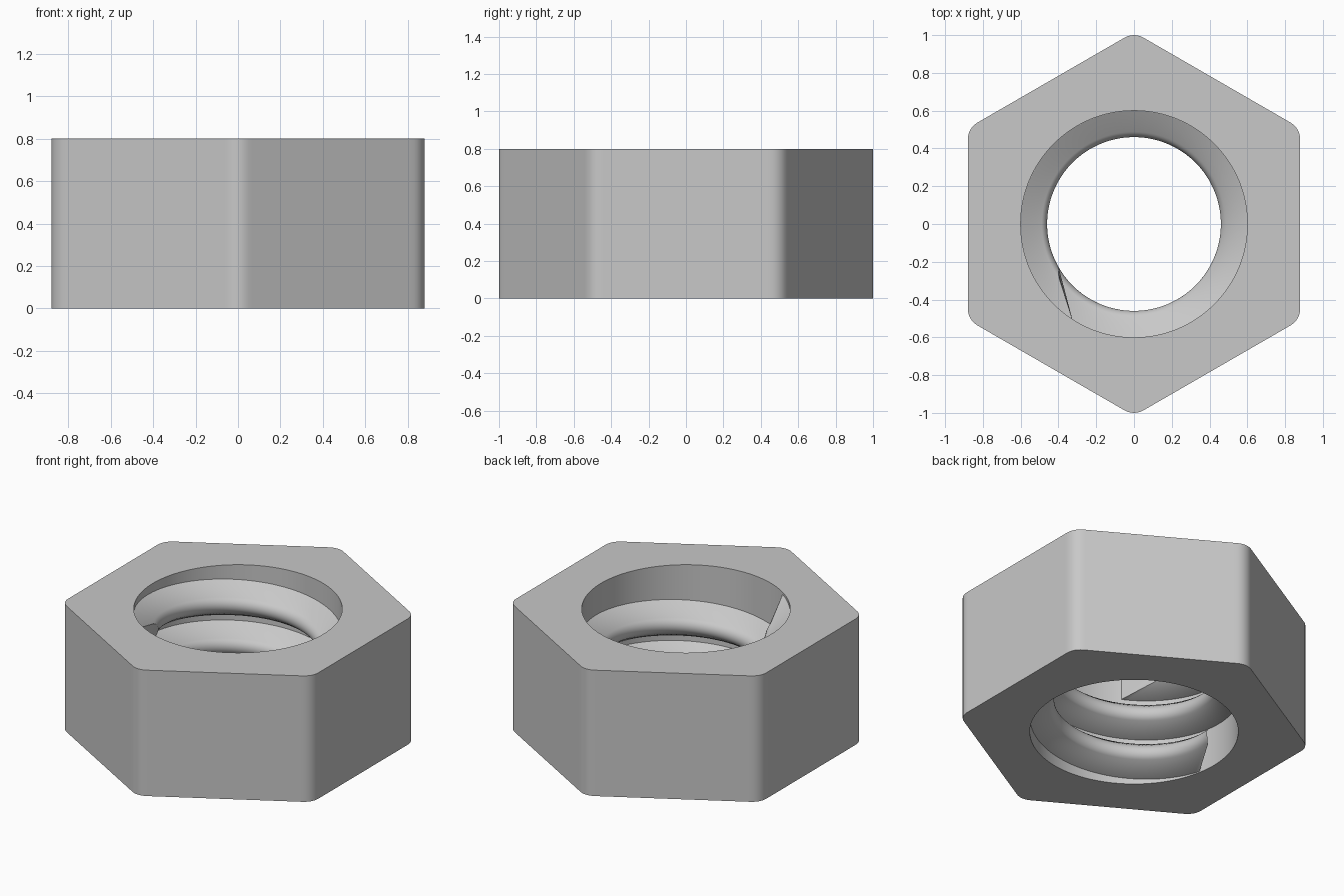
import bpy, bmesh
from math import radians, sin, cos, tan, atan, sqrt, pi

cube = bpy.data.objects.get("Cube")
if cube:
    bpy.data.objects.remove(cube, do_unlink=True)

APOTHEM, CORNER, HEIGHT = 0.8794, 0.1, 0.8
BORE, CREST, PITCH = 0.6, 0.46, 0.26
START, SWEEP, SKEW = radians(191), radians(766), radians(27)

steel = bpy.data.materials.new("steel_grey")
steel.use_nodes = True
colour = (0.58, 0.58, 0.58, 1)
steel.diffuse_color = colour
steel.node_tree.nodes["Principled BSDF"].inputs["Base Color"].default_value = colour


def finish(name, bm):
    bmesh.ops.recalc_face_normals(bm, faces=bm.faces)
    mesh = bpy.data.meshes.new(name)
    bm.to_mesh(mesh)
    bm.free()
    mesh.materials.append(steel)
    obj = bpy.data.objects.new(name, mesh)
    bpy.context.collection.objects.link(obj)
    bpy.ops.object.select_all(action="DESELECT")
    obj.select_set(True)
    bpy.context.view_layer.objects.active = obj
    bpy.ops.object.shade_smooth_by_angle(angle=radians(30))


def skin(bm, rings, closed):
    # Quads between neighbouring loops of vertices
    pairs = list(zip(rings, rings[1:]))
    if closed:
        pairs.append((rings[-1], rings[0]))
    for a, b in pairs:
        for i in range(len(a)):
            j = (i + 1) % len(a)
            bm.faces.new((a[i], a[j], b[j], b[i]))


def hex_radius(angle):
    # Distance to a hexagon with rounded corners, one corner on +y
    off = abs((angle - pi / 6 + pi / 6) % (pi / 3) - pi / 6)
    flat = pi / 6 - off
    if flat <= atan((APOTHEM - CORNER) * tan(pi / 6) / APOTHEM):
        return APOTHEM / cos(flat)
    d = (APOTHEM - CORNER) / cos(pi / 6)
    return d * cos(off) + sqrt(CORNER ** 2 - (d * sin(off)) ** 2)


# Hexagonal body with a plain bore
bm = bmesh.new()
angles = [radians(i) for i in range(360)]
rings = []
for radius, z in ((hex_radius, 0), (hex_radius, HEIGHT),
                  (lambda a: BORE, HEIGHT), (lambda a: BORE, 0)):
    rings.append([bm.verts.new((radius(a) * cos(a), radius(a) * sin(a), z))
                  for a in angles])
skin(bm, rings, True)
finish("hex_body", bm)

# Thread section: 60 degree flanks and a round crest, rooted inside the wall
base = PITCH * 7 / 8
apex = BORE - base / 2 / tan(pi / 6)
rnd = CREST - apex
section = [(BORE + 0.02, 0), (BORE, 0)]
for i in range(13):
    a = radians(-60 + 10 * i)
    section.append((apex + 2 * rnd - rnd * cos(a), base / 2 + rnd * sin(a)))
section += [(BORE, base), (BORE + 0.02, base)]

# Helical thread with slanted ends
bm = bmesh.new()
rings = []
steps = 256
for s in range(steps + 1):
    ring = []
    for r, dz in section:
        lag = SKEW * (BORE - r) / (BORE - CREST)
        turn = SWEEP * s / steps - lag
        a = START + turn
        z = 0.006 + PITCH * turn / (2 * pi) + dz
        ring.append(bm.verts.new((r * cos(a), r * sin(a), z)))
    rings.append(ring)
skin(bm, rings, False)
bm.faces.new(rings[0])
bm.faces.new(rings[-1])
finish("inner_thread", bm)
